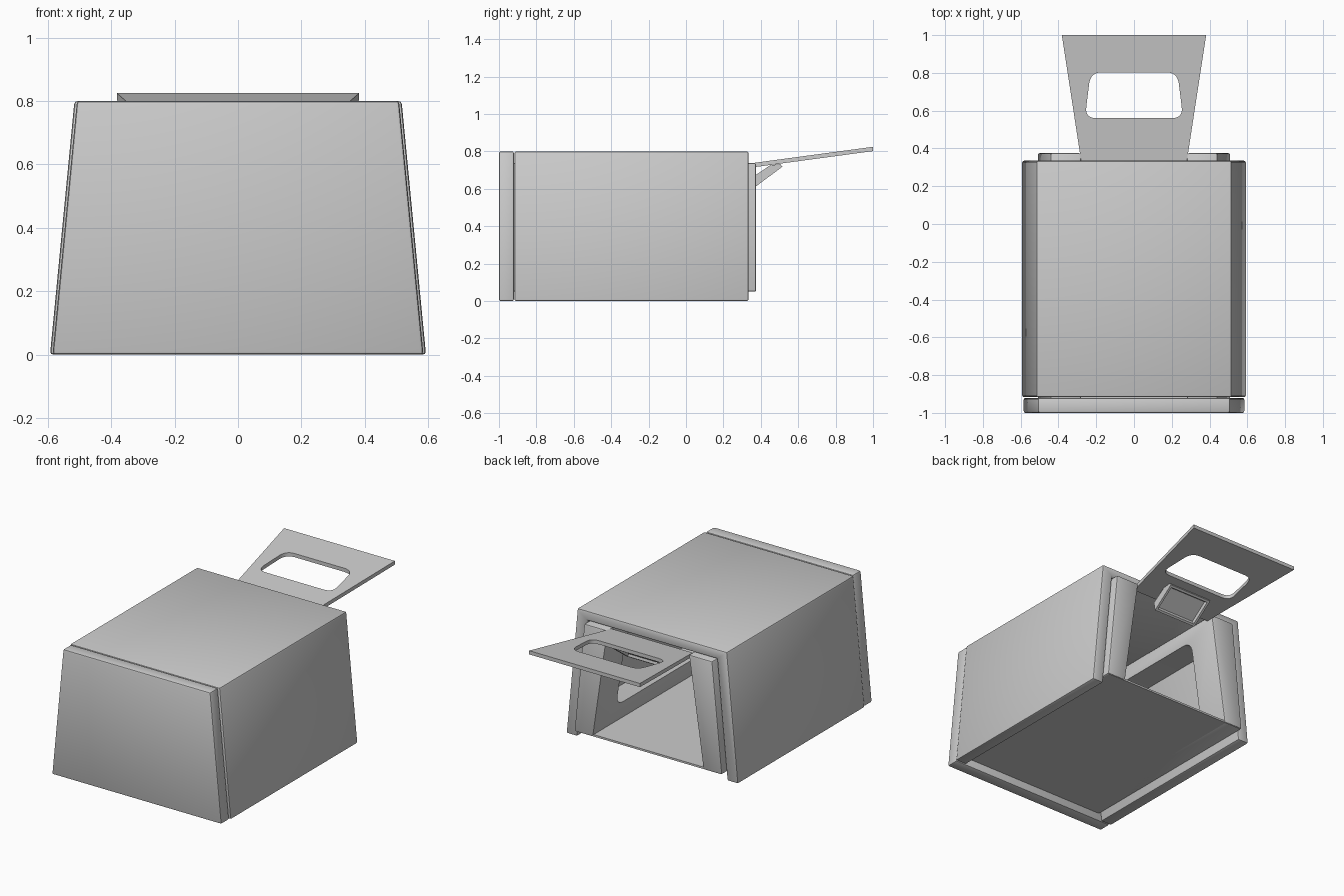
import bpy, bmesh
from mathutils import Vector

if "Cube" in bpy.data.objects:
    bpy.data.objects.remove(bpy.data.objects["Cube"])

grey = bpy.data.materials.new("light_grey")
grey.diffuse_color = (0.6, 0.6, 0.6, 1)
grey.use_nodes = True
grey.node_tree.nodes["Principled BSDF"].inputs["Base Color"].default_value = grey.diffuse_color


def prism(name, pts, axis, a, b, bevel=0.0):
    """Extrude a 2D outline along an axis from a to b."""
    def place(p, t):
        return {"x": (t, p[0], p[1]), "y": (p[0], t, p[1]), "z": (p[0], p[1], t)}[axis]
    bm = bmesh.new()
    lo = [bm.verts.new(place(p, a)) for p in pts]
    hi = [bm.verts.new(place(p, b)) for p in pts]
    bm.faces.new(lo)
    bm.faces.new(hi[::-1])
    for i in range(len(pts)):
        j = (i + 1) % len(pts)
        bm.faces.new((lo[i], hi[i], hi[j], lo[j]))
    bmesh.ops.recalc_face_normals(bm, faces=bm.faces)
    if bevel:
        bmesh.ops.bevel(bm, geom=bm.edges[:], offset=bevel, segments=2,
                        profile=0.5, affect="EDGES", clamp_overlap=True)
    me = bpy.data.meshes.new(name)
    bm.to_mesh(me)
    bm.free()
    me.materials.append(grey)
    ob = bpy.data.objects.new(name, me)
    bpy.context.collection.objects.link(ob)
    return ob


def rounded(corners, r, n=6):
    """Outline with rounded corners."""
    out = []
    for i, c in enumerate(corners):
        c = Vector(c)
        u = (Vector(corners[i - 1]) - c).normalized() * r
        v = (Vector(corners[(i + 1) % len(corners)]) - c).normalized() * r
        for k in range(n + 1):
            t = k / n
            out.append(tuple(c + u * (1 - t) ** 2 + v * t ** 2))
    return out


def cut(ob, cutter):
    """Subtract the cutter and keep only the result."""
    m = ob.modifiers.new("opening", "BOOLEAN")
    m.object, m.operation, m.solver = cutter, "DIFFERENCE", "EXACT"
    cutter.hide_render = True
    dg = bpy.context.evaluated_depsgraph_get()
    me = bpy.data.meshes.new_from_object(ob.evaluated_get(dg))
    ob.modifiers.clear()
    ob.data = me
    bpy.data.objects.remove(cutter)


# Front panel
prism("front_panel", [(-0.585, 0), (0.585, 0), (0.508, 0.8), (-0.508, 0.8)],
      "y", -1.0, -0.92, 0.01)

# Outer shell: two sloping sides and the roof
prism("outer_shell", [(-0.593, 0), (-0.516, 0.8), (0.516, 0.8), (0.593, 0),
                      (0.517, 0), (0.447, 0.74), (-0.447, 0.74), (-0.517, 0)],
      "y", -0.917, 0.335, 0.01)

# Floor
prism("floor", [(-0.5, 0.05), (0.5, 0.05), (0.5, 0.062), (-0.5, 0.062)],
      "y", -0.93, 0.37)

# Inner side walls with a rounded side opening
for side, s in (("left", -1), ("right", 1)):
    wall = prism(side + "_inner_wall",
                 [(s * 0.38, 0.05), (s * 0.51, 0.05), (s * 0.442, 0.738), (s * 0.28, 0.738)],
                 "y", -0.93, 0.375, 0.01)
    hole = rounded([(-0.75, 0.17), (0.17, 0.17), (0.17, 0.65), (-0.75, 0.65)], 0.07)
    cut(wall, prism("cutter", hole, "x", s * 0.2, s * 0.7))

# Raised back flap with a rounded window, tilted upward
flap = prism("back_flap", [(-0.28, 0.335), (0.28, 0.335), (0.382, 1.0), (-0.382, 1.0)],
             "z", 0.712, 0.735)
window = rounded([(-0.26, 0.56), (0.26, 0.56), (0.23, 0.803), (-0.23, 0.803)], 0.06)
cut(flap, prism("cutter", window, "z", 0.6, 0.85))
for v in flap.data.vertices:
    v.co.z += 0.135 * (v.co.y - 0.335)

# Latch tray below the flap, with a recessed lower face
latch = prism("latch", [(0.37, 0.61), (0.515, 0.718), (0.505, 0.732), (0.45, 0.726), (0.36, 0.665)],
              "x", -0.15, 0.15)
bm = bmesh.new()
bm.from_mesh(latch.data)
face = min((f for f in bm.faces if f.normal.y > 0.3), key=lambda f: f.normal.z)
bmesh.ops.inset_region(bm, faces=[face], thickness=0.02)
bmesh.ops.inset_region(bm, faces=[face], thickness=0.01, depth=-0.015)
bm.to_mesh(latch.data)
bm.free()

# Smooth the rounded edges only
for ob in bpy.context.collection.objects:
    ob.select_set(True)
    bpy.context.view_layer.objects.active = ob
bpy.ops.object.shade_smooth_by_angle(angle=0.6)
